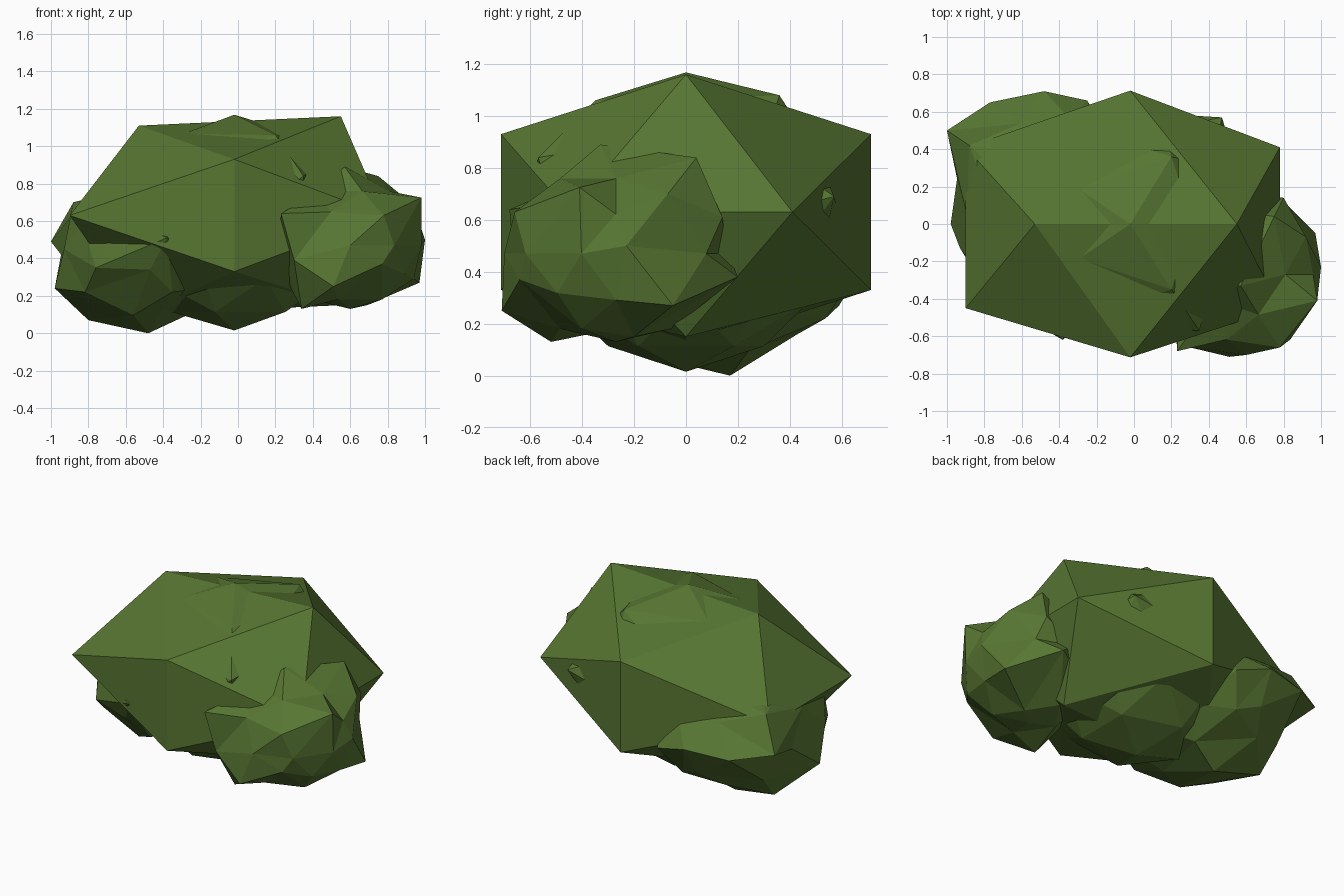
import bpy, bmesh
from mathutils import Vector

leaf = bpy.data.materials.new("leaf green")
leaf.diffuse_color = (0.095, 0.180, 0.032, 1)


def finish(bm, name):
    bmesh.ops.recalc_face_normals(bm, faces=bm.faces)
    mesh = bpy.data.meshes.new(name)
    bm.to_mesh(mesh)
    bm.free()
    mesh.materials.append(leaf)
    bpy.context.collection.objects.link(bpy.data.objects.new(name, mesh))


def clump(name, centre, radii, points):
    """Faceted ellipsoid whose nearest corners are pulled to the given points."""
    bm = bmesh.new()
    bmesh.ops.create_icosphere(bm, subdivisions=2, radius=1)
    for v in bm.verts:
        v.co = Vector(c + r * k for c, r, k in zip(centre, radii, v.co))
    free = set(bm.verts)
    for p in map(Vector, points):
        v = min(free, key=lambda q: (q.co - p).length)
        v.co = p
        free.discard(v)
    finish(bm, name)


# Big twelve-cornered crown with a ridge along x
bm = bmesh.new()
for s in (-1, 1):
    for t in (-1, 1):
        bm.verts.new((-0.06 + 0.84 * s, 0.43 * t - 0.02, 0.63))
        bm.verts.new((-0.02, 0.713 * s, 0.63 + 0.30 * t))
        bm.verts.new((0.01 + 0.54 * s, 0, 0.63 + 0.505 * t + 0.025 * s))
bmesh.ops.convex_hull(bm, input=bm.verts)
finish(bm, "crown")

# Finer core that breaks through the crown at the top and bottom
clump("core", (-0.02, 0, 0.59), (0.64, 0.60, 0.56), [
    (-0.02, 0, 1.168), (-0.02, 0, 0.015), (0.20, 0.36, 1.08),
    (0.20, -0.35, 1.06), (0.35, -0.57, 0.84), (0.47, 0.57, 0.69)])

# Low clump on the left, towards the back
clump("left_clump", (-0.48, 0.06, 0.42), (0.49, 0.59, 0.38), [
    (-0.48, 0.17, 0), (-1, 0.50, 0.49), (-0.98, 0.0, 0.24),
    (-0.77, 0.65, 0.45), (-0.48, 0.71, 0.47), (-0.25, 0.66, 0.40),
    (-0.93, -0.13, 0.45), (-0.38, -0.62, 0.51), (-0.80, 0.22, 0.07),
    (-0.76, -0.40, 0.35), (-0.47, -0.50, 0.34), (-0.88, 0.42, 0.70),
    (-0.60, 0.43, 0.16), (-0.50, 0.59, 0.27), (-0.40, -0.20, 0.13)])

# Clump on the right, towards the front
clump("right_clump", (0.60, -0.27, 0.47), (0.40, 0.43, 0.34), [
    (0.23, -0.68, 0.64), (0.51, -0.71, 0.25), (0.77, -0.64, 0.37),
    (0.78, -0.66, 0.63), (0.98, -0.41, 0.725), (0.97, -0.05, 0.27),
    (1, -0.23, 0.50), (0.92, -0.07, 0.70), (0.57, -0.33, 0.89),
    (0.75, 0.04, 0.84), (0.80, 0.14, 0.61), (0.72, 0.20, 0.38),
    (0.69, -0.20, 0.15), (0.34, -0.52, 0.13), (0.30, -0.66, 0.39)])
